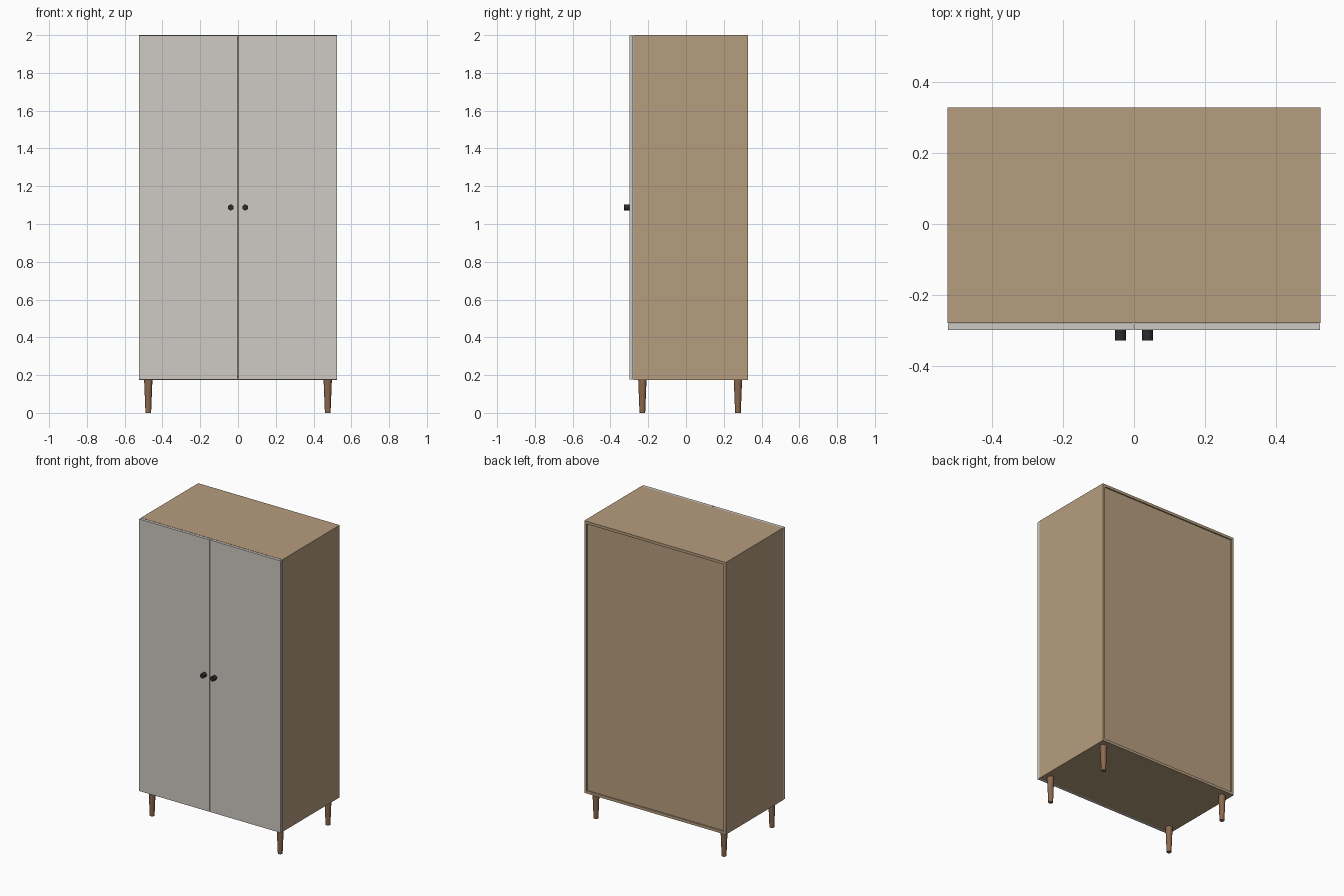
import bpy
from math import pi

if "Cube" in bpy.data.objects:
    bpy.data.objects.remove(bpy.data.objects["Cube"])


def material(name, rgb):
    m = bpy.data.materials.new(name)
    m.diffuse_color = (*rgb, 1)
    m.use_nodes = True
    m.node_tree.nodes["Principled BSDF"].inputs["Base Color"].default_value = m.diffuse_color
    return m


OAK = material("oak", (0.47, 0.34, 0.21))
PAINT = material("painted_door", (0.62, 0.59, 0.55))
WALNUT = material("leg_wood", (0.26, 0.14, 0.075))
BLACK = material("dark_metal", (0.025, 0.025, 0.025))


def box(name, lo, hi, mat):
    bpy.ops.mesh.primitive_cube_add(size=1, location=[(a + b) / 2 for a, b in zip(lo, hi)])
    o = bpy.context.object
    o.name = name
    o.scale = [b - a for a, b in zip(lo, hi)]
    bpy.ops.object.transform_apply(location=False, rotation=False)
    o.data.materials.append(mat)
    return o


W, Z0, Z1 = 0.525, 0.175, 2.0        # half width, underside, top
YF, YB = -0.279, 0.328               # carcass front and back
T = 0.018                            # board thickness

# Carcass: sides, top, bottom and a recessed back panel
for side, s in (("left", -1), ("right", 1)):
    x0, x1 = sorted((s * W, s * (W - T)))
    box(side + "_side", (x0, YF, Z0), (x1, YB, Z1), OAK)
box("top_panel", (-W + T, YF, Z1 - T), (W - T, YB, Z1), OAK)
box("bottom_panel", (-W + T, YF, Z0), (W - T, YB, Z0 + T), OAK)
box("back_panel", (-W + T, YB - 0.016, Z0 + T), (W - T, YB - 0.008, Z1 - T), OAK)

# Doors with a narrow centre gap, and round knobs
for side, s in (("left", -1), ("right", 1)):
    x0, x1 = sorted((s * 0.002, s * (W - 0.001)))
    box(side + "_door", (x0, YF - 0.019, Z0 + 0.001), (x1, YF - 0.001, Z1 - 0.001), PAINT)
    bpy.ops.mesh.primitive_cylinder_add(vertices=16, radius=0.0155, depth=0.03,
                                        location=(s * 0.038, -0.313, 1.0875),
                                        rotation=(pi / 2, 0, 0))
    knob = bpy.context.object
    knob.name = side + "_knob"
    knob.data.materials.append(BLACK)

# Tapered legs
for row, y in (("front", -0.231), ("back", 0.275)):
    for side, s in (("left", -1), ("right", 1)):
        bpy.ops.mesh.primitive_cone_add(vertices=16, radius1=0.015, radius2=0.022, depth=Z0,
                                        location=(s * 0.475, y, Z0 / 2))
        leg = bpy.context.object
        leg.name = f"{row}_{side}_leg"
        leg.data.materials.append(WALNUT)
